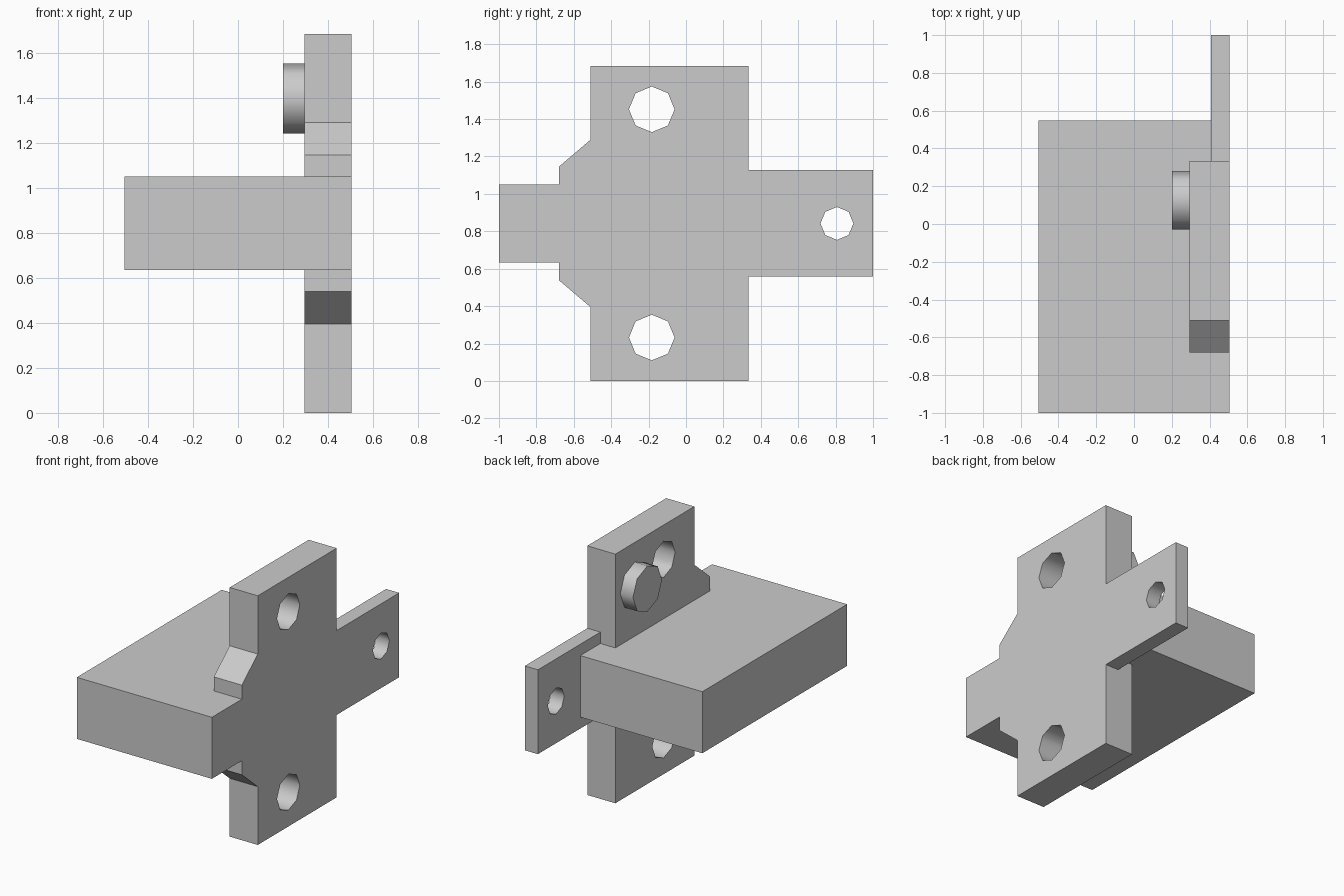
import bpy, bmesh, math
from mathutils import Vector

if "Cube" in bpy.data.objects:
    bpy.data.objects.remove(bpy.data.objects["Cube"])


def prism(name, base, sweep):
    """Solid made by sweeping a closed outline along a vector."""
    bm = bmesh.new()
    face = bm.faces.new([bm.verts.new(p) for p in base])
    ext = bmesh.ops.extrude_face_region(bm, geom=[face], use_keep_orig=True)
    moved = [e for e in ext["geom"] if isinstance(e, bmesh.types.BMVert)]
    bmesh.ops.translate(bm, vec=Vector(sweep), verts=moved)
    bmesh.ops.recalc_face_normals(bm, faces=bm.faces[:])
    mesh = bpy.data.meshes.new(name)
    bm.to_mesh(mesh)
    bm.free()
    obj = bpy.data.objects.new(name, mesh)
    bpy.context.collection.objects.link(obj)
    return obj


def side_prism(name, outline, x0, x1):
    return prism(name, [(x0, y, z) for y, z in outline], (x1 - x0, 0, 0))


def octagon(y, z, r):
    return [(y + r * math.cos(i * math.pi / 4), z + r * math.sin(i * math.pi / 4))
            for i in range(8)]


def combine(target, other, operation):
    mod = target.modifiers.new(operation, 'BOOLEAN')
    mod.operation, mod.solver, mod.object = operation, 'EXACT', other
    bpy.context.view_layer.objects.active = target
    bpy.ops.object.modifier_apply(modifier=mod.name)
    bpy.data.objects.remove(other)


MID = 0.842                       # mirror height of the plate
BACK, STEP, FACE = 0.295, 0.407, 0.505

# Upright plate: upper half of the outline, mirrored for the lower half
upper = [(-1, 1.05), (-0.68, 1.05), (-0.68, 1.145), (-0.51, 1.29),
         (-0.51, 2 * MID), (0.333, 2 * MID), (0.333, 1.127), (0.333, MID)]
lower = [(y, 2 * MID - z) for y, z in reversed(upper[:-1])]
bracket = side_prism("bracket", upper[:-1] + lower, BACK, FACE)

# Thin rear tab
z0, z1 = 2 * MID - 1.127, 1.127
tab = side_prism("rear_tab", [(0.333, z0), (1, z0), (1, z1), (0.333, z1)], STEP, FACE)

# Thick block behind the plate, stepped to meet the tab
b0, b1 = 2 * MID - 1.05, 1.05
outline = [(-0.505, -1), (BACK, -1), (BACK, 0.333), (STEP, 0.333),
           (STEP, 0.547), (-0.505, 0.547)]
block = prism("block", [(x, y, b0) for x, y in outline], (0, 0, b1 - b0))

for part in (tab, block):
    combine(bracket, part, 'UNION')

# Bolt holes
for y, z, r in ((-0.183, MID + 0.61, 0.122), (-0.183, MID - 0.61, 0.122),
                (0.807, MID, 0.088)):
    combine(bracket, side_prism("hole", octagon(y, z, r), 0.2, 0.6), 'DIFFERENCE')

# Round stud on the back of the plate
stud = side_prism("stud", octagon(0.126, 1.396, 0.155), 0.2, BACK)

# Rounded walls smooth, everything else sharp
for obj in (bracket, stud):
    bpy.ops.object.select_all(action='DESELECT')
    obj.select_set(True)
    bpy.context.view_layer.objects.active = obj
    bpy.ops.object.shade_smooth_by_angle(angle=math.radians(47))
